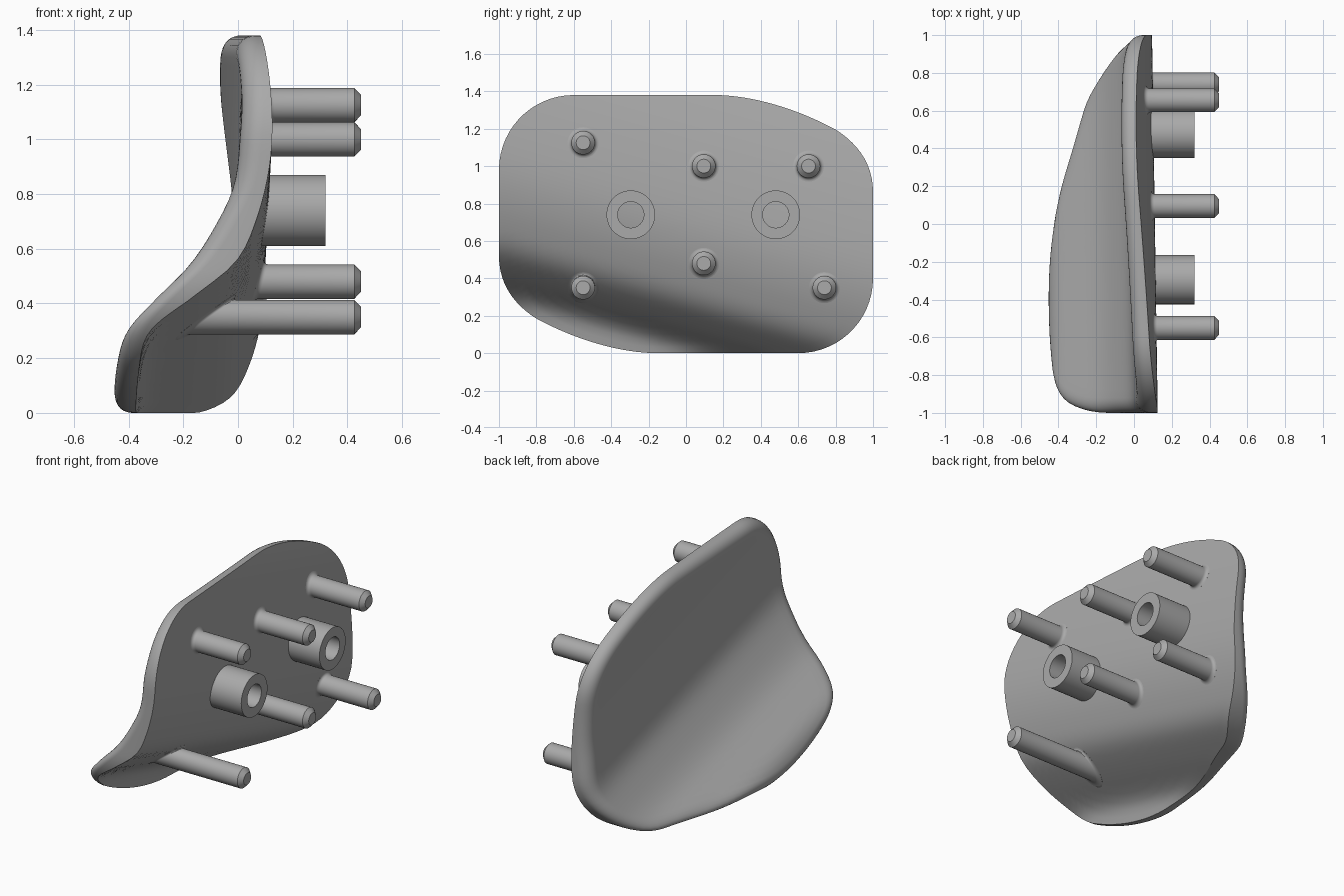
import bpy, bmesh, math
from mathutils import Vector
from mathutils.geometry import interpolate_bezier

cube = bpy.data.objects.get("Cube")
if cube:
    bpy.data.objects.remove(cube, do_unlink=True)

grey = bpy.data.materials.new("plain grey")
grey.use_nodes = True
colour = (0.4, 0.4, 0.4, 1)
grey.diffuse_color = colour
grey.node_tree.nodes["Principled BSDF"].inputs["Base Color"].default_value = colour

HEIGHT = 1.38
MID = HEIGHT / 2
FILLET = 0.08
SEGMENTS = 48

# Curved sections of the plate: (distance up the section, x)
BACK = [(.1, -.37), (.22, -.36), (.32, -.32), (.43, -.16), (.55, -.01), (.7, .065),
        (.9, .115), (1.1, .125), (1.4, .1), (1.65, .055), (1.95, -.02)]
FRONT = [(.1, -.46), (.2, -.46), (.26, -.445), (.34, -.405), (.43, -.31), (.55, -.185),
         (.69, -.09), (.85, -.015), (1.05, .01), (1.2, .015), (1.4, 0), (1.65, -.04),
         (1.95, -.115)]


def spline(knots, t):
    """Smooth curve through the knots."""
    last = len(knots) - 1
    i = max([k for k in range(last) if knots[k][0] <= t], default=0)

    def slope(k):
        a, b = knots[max(k - 1, 0)], knots[min(k + 1, last)]
        return (b[1] - a[1]) / (b[0] - a[0])

    (t0, x0), (t1, x1) = knots[i], knots[i + 1]
    h = t1 - t0
    u = (t - t0) / h
    return ((1 + 2 * u) * (1 - u) ** 2 * x0 + u * (1 - u) ** 2 * h * slope(i)
            + u * u * (3 - 2 * u) * x1 + u * u * (u - 1) * h * slope(i + 1))


def surface(knots, y, z):
    """The section slides downwards along the length of the plate."""
    return spline(knots, z + 0.28 * (y + 1)) - 0.015 * (y + 1)


def skin(name, rings, closed=False):
    """Join equal rings of points; cap the ends unless the rings close up."""
    bm = bmesh.new()
    loops = [[bm.verts.new(p) for p in ring] for ring in rings]
    pairs = list(zip(loops, loops[1:]))
    if closed:
        pairs.append((loops[-1], loops[0]))
    else:
        bm.faces.new(loops[0])
        bm.faces.new(loops[-1])
    for a, b in pairs:
        for i in range(len(a)):
            j = (i + 1) % len(a)
            bm.faces.new((a[i], a[j], b[j], b[i]))
    bmesh.ops.recalc_face_normals(bm, faces=bm.faces)
    mesh = bpy.data.meshes.new(name)
    bm.to_mesh(mesh)
    bm.free()
    mesh.materials.append(grey)
    obj = bpy.data.objects.new(name, mesh)
    bpy.context.collection.objects.link(obj)
    bpy.ops.object.select_all(action='DESELECT')
    obj.select_set(True)
    bpy.context.view_layer.objects.active = obj
    bpy.ops.object.shade_smooth_by_angle(angle=math.radians(32))
    return obj


# Plate outline: half of it, then the same half turned round
k = 0.4 * 0.5523
CURVES = [((.6, 0), (.6 + k, 0), (1, .4 - k), (1, .4), 16),
          ((1, .4), (1, .55), (1, .7), (1, .86), 12),
          ((1, .86), (1, 1.01), (.92, 1.12), (.8, 1.195), 12),
          ((.8, 1.195), (.57, 1.32), (.33, HEIGHT), (.15, HEIGHT), 16),
          ((.15, HEIGHT), (-.1, HEIGHT), (-.35, HEIGHT), (-.6, HEIGHT), 16)]
half = []
for a, b, c, d, n in CURVES:
    half += [p.to_2d() for p in interpolate_bezier(
        *[Vector((*q, 0)) for q in (a, b, c, d)], n)[:-1]]
outline = half + [Vector((-p.x, HEIGHT - p.y)) for p in half]


def inset(distance):
    result = []
    for i, p in enumerate(outline):
        d = (outline[(i + 1) % len(outline)] - outline[i - 1]).normalized()
        result.append(p + Vector((-d.y, d.x)) * distance)
    return result


def shrink(points, amount):
    return [Vector((p.x * amount, MID + (p.y - MID) * amount)) for p in points]


def lift(knots, points, offset=0):
    return [(surface(knots, *p) + offset, p.x, p.y) for p in points]


# Plate: back face, side wall, rounded front edge, front face
STEPS = 20
shrinks = [0.02 + 0.98 * i / STEPS for i in range(STEPS + 1)]
rings = [lift(BACK, shrink(outline, s)) for s in shrinks]
for i in range(9):
    a = math.pi / 2 * i / 8
    rings.append(lift(FRONT, inset(FILLET * (1 - math.cos(a))),
                      FILLET * (1 - math.sin(a))))
inner = inset(FILLET)
rings += [lift(FRONT, shrink(inner, s)) for s in reversed(shrinks[:-1])]
skin("curved_plate", rings)


def circle(y, z, radius, x=None, offset=0):
    """Ring around the x axis; follows the back of the plate if x is not given."""
    points = []
    for i in range(SEGMENTS):
        a = 2 * math.pi * i / SEGMENTS
        py, pz = y + radius * math.cos(a), z + radius * math.sin(a)
        points.append((surface(BACK, py, pz) + offset if x is None else x, py, pz))
    return points


# Pegs with a flared root and a chamfered tip
PEGS = {"upper_front": (-.55, 1.125), "upper_middle": (.095, 1), "upper_rear": (.655, 1),
        "lower_front": (-.55, .35), "lower_middle": (.095, .48), "lower_rear": (.74, .35)}
PEG, ROOT = 0.063, 0.02
for name, (y, z) in PEGS.items():
    rings = [circle(y, z, PEG + ROOT, offset=-0.02)]
    for i in range(6):
        a = math.pi / 2 * i / 5
        rings.append(circle(y, z, PEG + ROOT * (1 - math.sin(a)),
                            offset=ROOT * (1 - math.cos(a))))
    rings += [circle(y, z, PEG, 0.425), circle(y, z, 0.037, 0.45)]
    skin(name + "_peg", rings)

# Hollow bosses
for name, y in (("front", -.295), ("rear", .48)):
    z, outer, hole, tip = 0.74, 0.13, 0.07, 0.32
    skin(name + "_boss", [circle(y, z, outer, offset=-0.02), circle(y, z, outer, tip),
                          circle(y, z, hole, tip), circle(y, z, hole, offset=-0.02)],
         closed=True)
